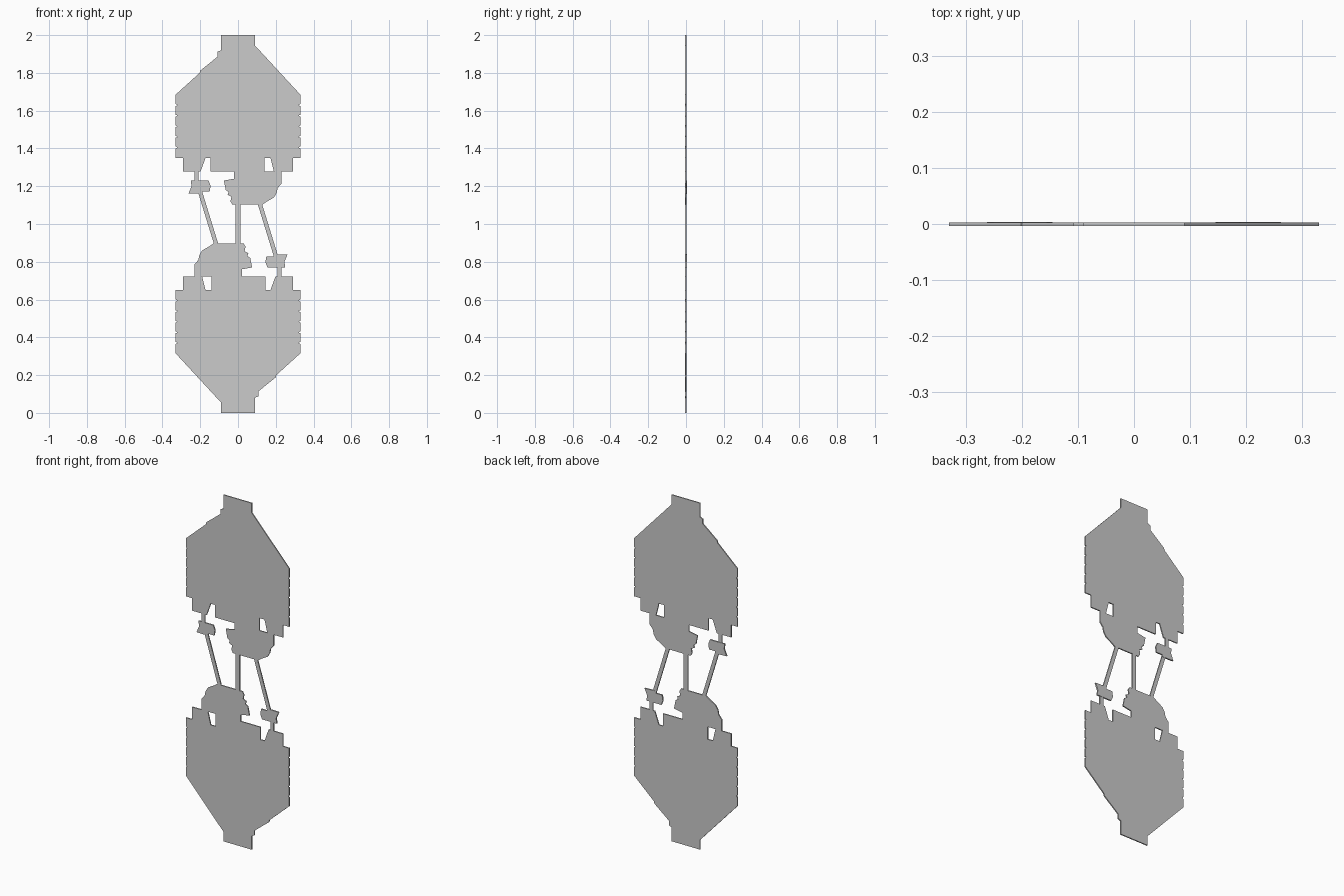
import bpy
import bmesh
from math import pi
from mathutils import Matrix, Vector

cube = bpy.data.objects.get("Cube")
if cube:
    bpy.data.objects.remove(cube)

BACK, FRONT, POD_BACK = 0.0025, -0.004, 0.004
HALF_TURN = (Matrix.Translation((0, 0, 1)) @ Matrix.Rotation(pi, 4, 'Y')
             @ Matrix.Translation((0, 0, -1)))


def plate(name, outline, y0=FRONT, y1=BACK, turned=False):
    """Extrude an x-z outline into a thin flat plate."""
    bm = bmesh.new()
    face = bm.faces.new([bm.verts.new((x, y0, z)) for x, z in outline])
    out = bmesh.ops.extrude_face_region(bm, geom=[face])
    verts = [g for g in out["geom"] if isinstance(g, bmesh.types.BMVert)]
    bmesh.ops.translate(bm, verts=verts, vec=(0, y1 - y0, 0))
    if turned:
        bm.transform(HALF_TURN)
    bmesh.ops.recalc_face_normals(bm, faces=bm.faces)
    mesh = bpy.data.meshes.new(name)
    bm.to_mesh(mesh)
    bm.free()
    obj = bpy.data.objects.new(name, mesh)
    bpy.context.collection.objects.link(obj)
    return obj


def strut(name, start, end, width=0.022, turned=False):
    """Straight flat bar between two x-z points."""
    a, b = Vector(start), Vector(end)
    d = (b - a).normalized() * width / 2
    n = Vector((-d.y, d.x))
    return plate(name, [a + n, b + n, b - n, a - n], turned=turned)


def serrated_edge(x, top, bottom, count=6, depth=0.006, gap=0.005):
    """Side edge from top to bottom with small regular nicks."""
    step = (top - bottom) / count
    side = 1 if x > 0 else -1
    pts = [(x, top)]
    for i in range(1, count):
        z = top - i * step
        pts += [(x, z + gap), (x - side * depth, z + gap / 2),
                (x - side * depth, z - gap / 2), (x, z - gap)]
    return pts + [(x, bottom)]


# Tapered hull plate with a stepped, notched inner edge
hull = [(-0.09, 2), (0.09, 2), (0.09, 1.945)]
hull += serrated_edge(0.33, 1.685, 1.35)
hull += [(0.29, 1.35), (0.29, 1.278), (0.19, 1.278), (0.172, 1.35),
         (0.14, 1.35), (0.14, 1.278), (-0.145, 1.278), (-0.145, 1.35),
         (-0.172, 1.35), (-0.198, 1.278), (-0.29, 1.278), (-0.29, 1.35)]
hull += reversed(serrated_edge(-0.33, 1.685, 1.35))
hull += [(-0.203, 1.8), (-0.2, 1.812), (-0.108, 1.886), (-0.108, 1.912),
         (-0.09, 1.92)]

# Rounded hub plate joined to the hull's inner edge
hub = [(-0.02, 1.278), (0.23, 1.278), (0.23, 1.214), (0.21, 1.19),
       (0.205, 1.165), (0.19, 1.14), (0.155, 1.12), (0.13, 1.103),
       (-0.03, 1.103), (-0.04, 1.12), (-0.035, 1.145), (-0.055, 1.155),
       (-0.05, 1.17), (-0.065, 1.18), (-0.075, 1.23), (-0.02, 1.24)]

# Small pod and the stem that hangs it from the hull
pod = [(-0.156, 1.23), (-0.145, 1.203), (-0.15, 1.172), (-0.188, 1.172),
       (-0.19, 1.16), (-0.262, 1.162), (-0.246, 1.2), (-0.25, 1.23)]

# Both halves are identical, one turned half round about the middle
for half, turned in (("upper", False), ("lower", True)):
    plate(half + "_hull", hull, turned=turned)
    plate(half + "_hub", hub, turned=turned)
    plate(half + "_pod", pod, y1=POD_BACK, turned=turned)
    strut(half + "_pod_stem", (-0.22, 1.28), (-0.22, 1.22), turned=turned)
    strut(half + "_slanted_strut", (-0.2, 1.168), (-0.116, 0.895), turned=turned)

# Upright strut linking the two hubs
strut("centre_strut", (0, 1.105), (0, 0.895), width=0.026)
